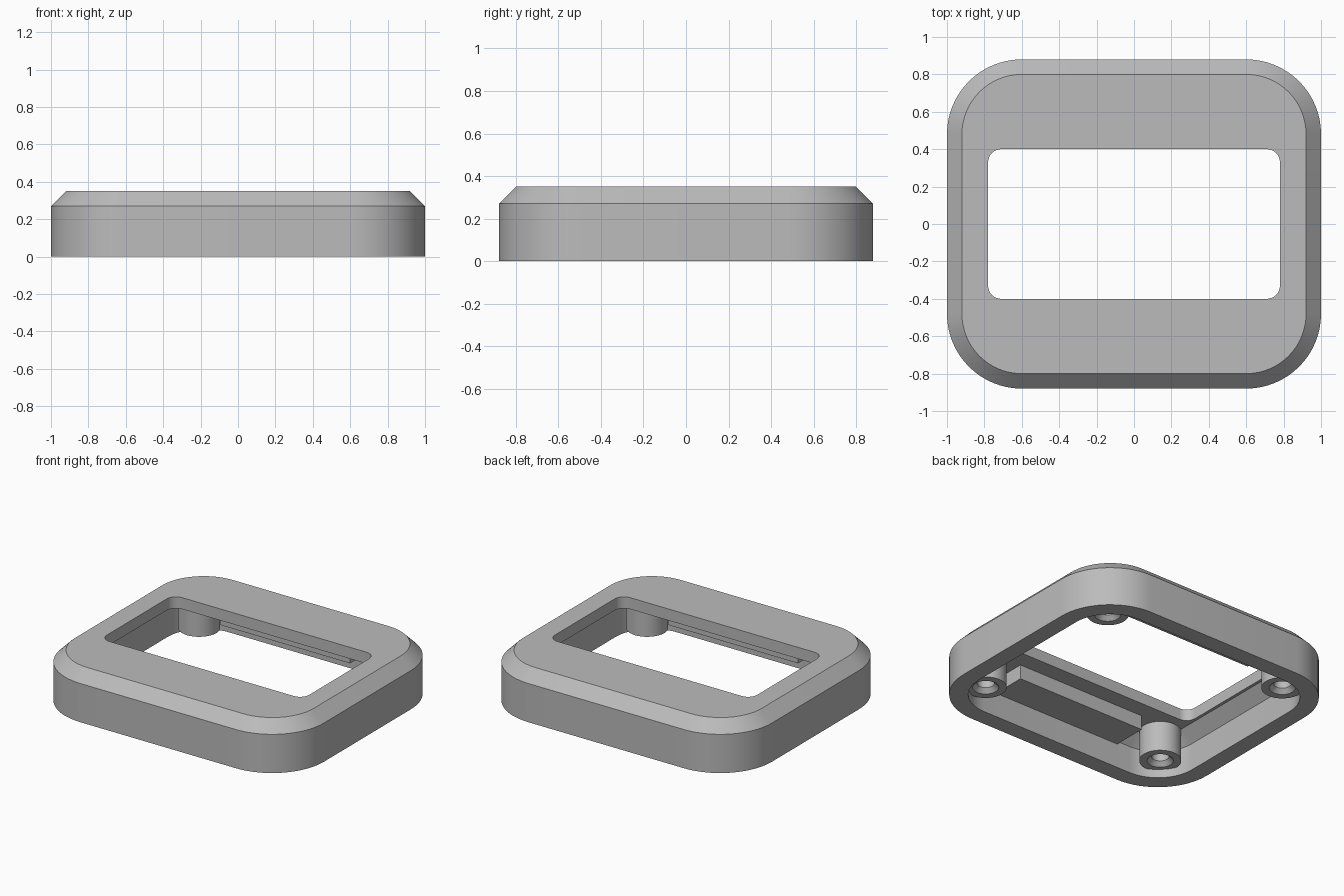
import bpy, bmesh, math

cube = bpy.data.objects.get("Cube")
if cube:
    bpy.data.objects.remove(cube, do_unlink=True)

grey = bpy.data.materials.new("mid_grey")
grey.use_nodes = True
colour = (0.5, 0.5, 0.5, 1.0)
grey.diffuse_color = colour
grey.node_tree.nodes["Principled BSDF"].inputs["Base Color"].default_value = colour


def finish(name, bm):
    bmesh.ops.recalc_face_normals(bm, faces=bm.faces)
    mesh = bpy.data.meshes.new(name)
    bm.to_mesh(mesh)
    bm.free()
    mesh.materials.append(grey)
    obj = bpy.data.objects.new(name, mesh)
    bpy.context.collection.objects.link(obj)
    bpy.ops.object.select_all(action='DESELECT')
    obj.select_set(True)
    bpy.context.view_layer.objects.active = obj
    bpy.ops.object.shade_smooth_by_angle(angle=math.radians(30))
    return obj


def bridge(bm, a, b):
    n = len(a)
    for i in range(n):
        j = (i + 1) % n
        bm.faces.new((a[i], a[j], b[j], b[i]))


def rounded_loop(bm, hx, hy, r, z, seg=16):
    """Rounded rectangle of half sizes hx, hy and corner radius r."""
    verts = []
    for k, (sx, sy) in enumerate(((1, 1), (-1, 1), (-1, -1), (1, -1))):
        for i in range(seg + 1):
            a = math.pi / 2 * (k + i / seg)
            verts.append(bm.verts.new((sx * (hx - r) + r * math.cos(a),
                                       sy * (hy - r) + r * math.sin(a), z)))
    return verts


# Bezel shell: chamfered outside, window, hollow chamfered underside
bm = bmesh.new()
sections = [
    (1.00, 0.88, 0.40, 0.00),
    (1.00, 0.88, 0.40, 0.27),
    (0.92, 0.80, 0.32, 0.35),
    (0.78, 0.40, 0.07, 0.35),
    (0.78, 0.40, 0.07, 0.27),
    (0.80, 0.68, 0.20, 0.27),
    (0.88, 0.76, 0.28, 0.19),
    (0.88, 0.76, 0.28, 0.00),
]
loops = [rounded_loop(bm, *s) for s in sections]
for a, b in zip(loops, loops[1:] + loops[:1]):
    bridge(bm, a, b)
finish("bezel_shell", bm)


# Screw bosses with countersunk blind holes
def screw_boss(name, cx, cy, seg=40):
    profile = [(0.133, 0.28), (0.133, 0.06), (0.083, 0.06), (0.055, 0.09), (0.055, 0.24)]
    bm = bmesh.new()
    rings = []
    for r, z in profile:
        rings.append([bm.verts.new((cx + r * math.cos(2 * math.pi * i / seg),
                                    cy + r * math.sin(2 * math.pi * i / seg), z))
                      for i in range(seg)])
    for a, b in zip(rings, rings[1:]):
        bridge(bm, a, b)
    bm.faces.new(rings[-1])
    bm.faces.new(rings[0])
    finish(name, bm)


for side, sx in (("left", 1), ("right", -1)):
    for end, sy in (("front", -1), ("back", 1)):
        screw_boss(f"screw_boss_{end}_{side}", sx * 0.72, sy * 0.60)

# Stiffening blocks under the front and back of the frame
for end, sy in (("front", -1), ("back", 1)):
    bm = bmesh.new()
    bmesh.ops.create_cube(bm, size=1)
    bmesh.ops.scale(bm, vec=(1.0, 0.27, 0.11), verts=bm.verts)
    bmesh.ops.translate(bm, vec=(0, sy * 0.655, 0.225), verts=bm.verts)
    finish(f"stiffening_block_{end}", bm)
